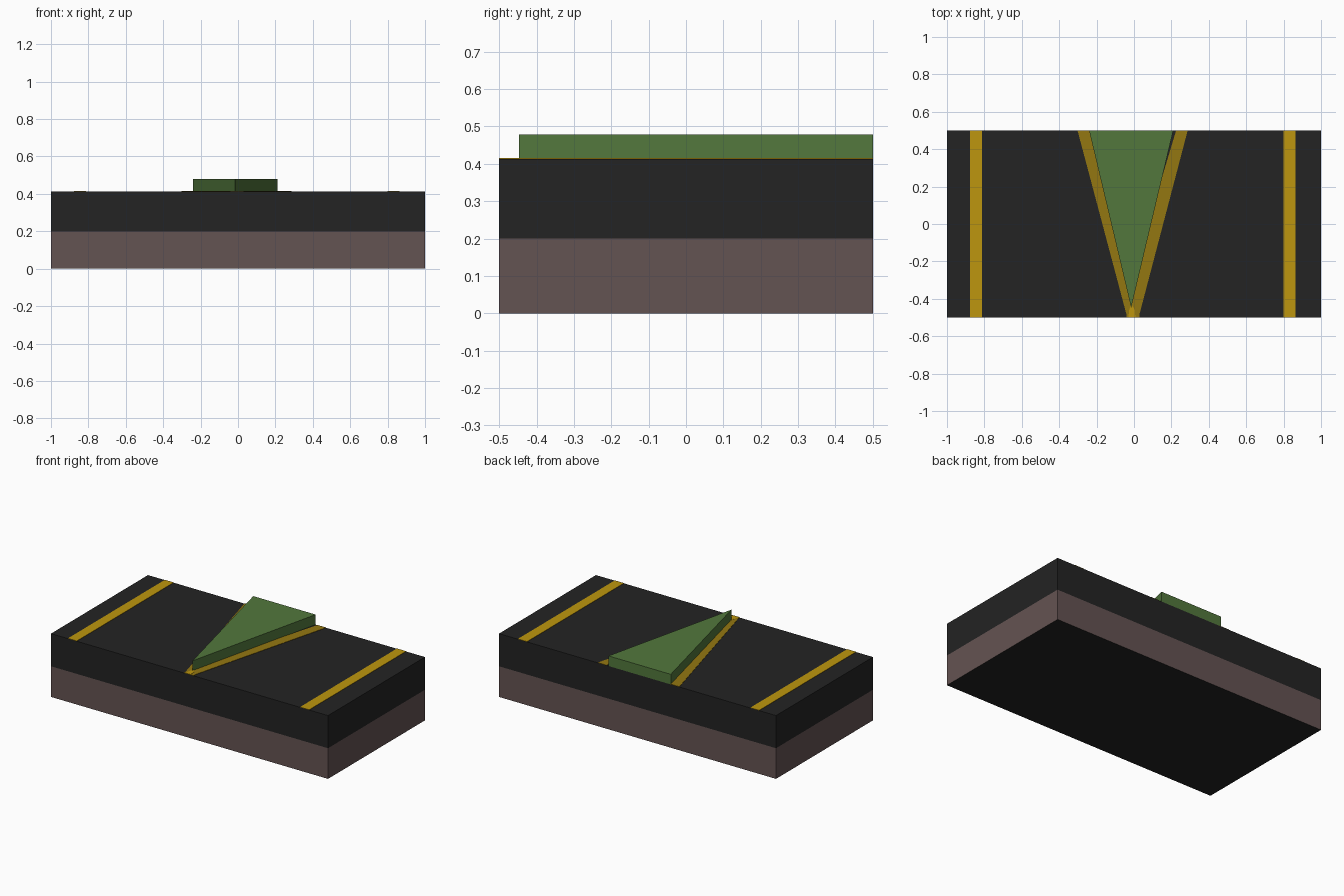
import bpy, bmesh

if "Cube" in bpy.data.objects:
    bpy.data.objects.remove(bpy.data.objects["Cube"])


def material(name, hex_code):
    """Flat colour from an sRGB hex string, stored as linear values."""
    m = bpy.data.materials.new(name)
    rgb = [int(hex_code[i:i + 2], 16) / 255 for i in (0, 2, 4)]
    lin = [c / 12.92 if c <= 0.04045 else ((c + 0.055) / 1.055) ** 2.4 for c in rgb]
    m.diffuse_color = (*lin, 1)
    m.use_nodes = True
    m.node_tree.nodes["Principled BSDF"].inputs["Base Color"].default_value = m.diffuse_color
    return m


ASPHALT = material("asphalt", "232323")
EARTH = material("brown_earth", "645352")
YELLOW = material("yellow_paint", "BD960E")
GOLD = material("worn_gold_paint", "947711")
GRASS = material("grass_green", "52773C")

TOP = 0.413      # road surface
BAND = 0.2       # top of the earth layer


def add_object(name, bm, *mats):
    bmesh.ops.recalc_face_normals(bm, faces=bm.faces)
    me = bpy.data.meshes.new(name)
    bm.to_mesh(me)
    bm.free()
    for m in mats:
        me.materials.append(m)
    ob = bpy.data.objects.new(name, me)
    bpy.context.collection.objects.link(ob)
    return ob


def prism(name, outline, z0, z1, mat):
    """Extrude a flat outline from z0 up to z1."""
    bm = bmesh.new()
    face = bm.faces.new([bm.verts.new((x, y, z0)) for x, y in outline])
    ext = bmesh.ops.extrude_face_region(bm, geom=[face], use_keep_orig=True)
    for v in ext["geom"]:
        if isinstance(v, bmesh.types.BMVert):
            v.co.z = z1
    return add_object(name, bm, mat)


# Road block: one box, side faces split into asphalt above and earth below
bm = bmesh.new()
bmesh.ops.create_cube(bm, size=1)
for v in bm.verts:
    v.co = (v.co.x * 2, v.co.y, (v.co.z + 0.5) * TOP)
bmesh.ops.bisect_plane(bm, geom=bm.verts[:] + bm.edges[:] + bm.faces[:],
                       plane_co=(0, 0, BAND), plane_no=(0, 0, 1))
bm.normal_update()
for f in bm.faces:
    side = abs(f.normal.z) < 0.5
    f.material_index = int(side and f.calc_center_median().z < BAND)
add_object("road_block", bm, ASPHALT, EARTH)

# Straight edge lines
for name, x0, x1 in (("left_edge_line", -0.878, -0.814),
                     ("right_edge_line", 0.798, 0.864)):
    prism(name, [(x0, -0.5), (x1, -0.5), (x1, 0.5), (x0, 0.5)], TOP, TOP + 0.002, YELLOW)

# Angled lines that border the island, meeting at its tip
prism("left_angled_line",
      [(-0.302, 0.5), (-0.04, -0.485), (-0.04, -0.5), (-0.01, -0.5),
       (-0.01, -0.43), (-0.23, 0.5)], TOP, TOP + 0.002, GOLD)
prism("right_angled_line",
      [(0.287, 0.5), (0.03, -0.48), (0.03, -0.5), (-0.01, -0.5),
       (-0.01, -0.42), (0.135, 0.2), (0.225, 0.5)], TOP, TOP + 0.002, GOLD)
prism("line_tip", [(-0.03, -0.5), (0.008, -0.5), (0.004, -0.46), (-0.012, -0.43),
                   (-0.026, -0.46)], TOP, TOP + 0.003, YELLOW)

# Raised grass traffic island
prism("grass_island", [(-0.24, 0.5), (-0.015, -0.447), (0.21, 0.5)],
      TOP, 0.479, GRASS)
